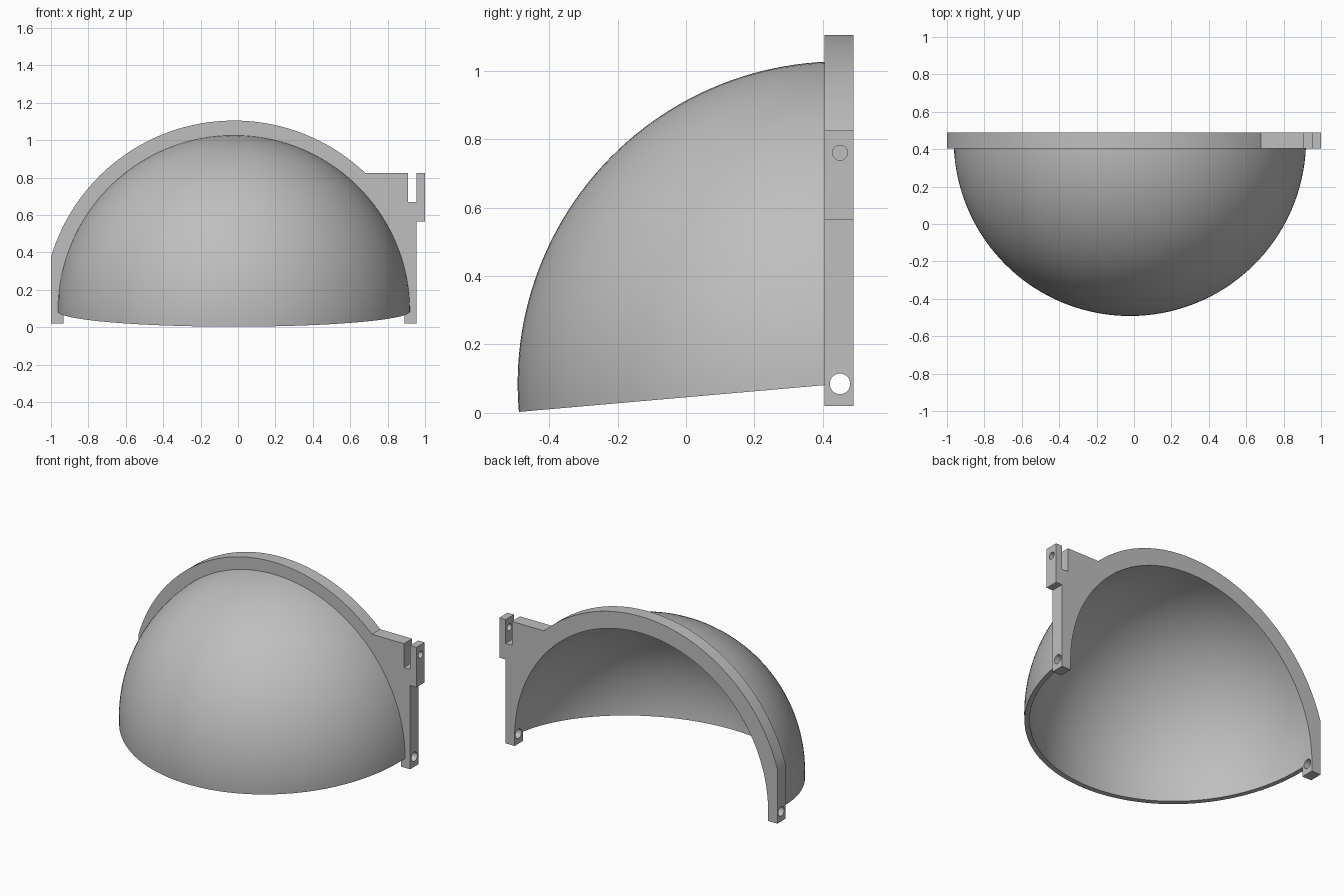
import bpy, bmesh
from math import sin, cos, pi, radians, asin, acos
from mathutils import Vector, Matrix

cube = bpy.data.objects.get("Cube")
if cube:
    bpy.data.objects.remove(cube, do_unlink=True)

CENTRE = Vector((-0.022, 0.45, 0.085))
R_OUT, R_IN, R_FLANGE = 0.942, 0.912, 1.02
Y_FRONT, Y_BACK, Z_FOOT = 0.405, 0.49, 0.02

grey = bpy.data.materials.new("plain grey")
grey.use_nodes = True
colour = (0.52, 0.52, 0.52, 1)
grey.diffuse_color = colour
grey.node_tree.nodes["Principled BSDF"].inputs["Base Color"].default_value = colour


def make_object(name, bm):
    bmesh.ops.recalc_face_normals(bm, faces=bm.faces)
    mesh = bpy.data.meshes.new(name)
    bm.to_mesh(mesh)
    bm.free()
    mesh.materials.append(grey)
    obj = bpy.data.objects.new(name, mesh)
    bpy.context.collection.objects.link(obj)
    return obj


def arc(radius, start, end, steps):
    """Points on a circle round the dome axis, in the x-z plane."""
    angles = [start + (end - start) * i / steps for i in range(steps + 1)]
    return [(CENTRE.x + radius * cos(a), CENTRE.z + radius * sin(a)) for a in angles]


def pin_hole(x, z, radius, length):
    """Hidden cylinder along x that drills a hole."""
    bm = bmesh.new()
    place = Matrix.Translation((x, CENTRE.y, z)) @ Matrix.Rotation(pi / 2, 4, "Y")
    bmesh.ops.create_cone(bm, cap_ends=True, segments=32, radius1=radius,
                          radius2=radius, depth=length, matrix=place)
    cutter = make_object("hole_cutter", bm)
    cutter.hide_render = True
    return cutter


def finish(obj, cutters):
    """Drill the holes, then smooth the curved faces."""
    bpy.ops.object.select_all(action="DESELECT")
    bpy.context.view_layer.objects.active = obj
    obj.select_set(True)
    for cutter in cutters:
        mod = obj.modifiers.new("hole", "BOOLEAN")
        mod.operation = "DIFFERENCE"
        mod.solver = "EXACT"
        mod.object = cutter
        bpy.ops.object.modifier_apply(modifier=mod.name)
    bpy.ops.object.shade_smooth_by_angle(angle=radians(25))


# Dome shell: a half ring swept round the x axis, from the lower lip to the top
bm = bmesh.new()
section = arc(R_OUT, 0, pi, 72) + arc(R_IN, pi, 0, 72)
verts = [bm.verts.new((x, CENTRE.y, z)) for x, z in section]
face = bm.faces.new(verts)
bmesh.ops.spin(bm, geom=[face] + verts + list(face.edges), cent=CENTRE,
               axis=(1, 0, 0), angle=radians(95), steps=48, use_duplicate=False)
bmesh.ops.remove_doubles(bm, verts=bm.verts, dist=0.0005)
dome = make_object("dome_shell", bm)

# Flange: arched plate with a flat left side, two feet and a slotted bracket
bracket_top, tab_bottom, slot_bottom = 0.825, 0.565, 0.67
leg_x, tab_x, slot_x = 0.955, 1.0, 0.91
start = asin((bracket_top - CENTRE.z) / R_FLANGE)
end = acos((-1 - CENTRE.x) / R_FLANGE)
outline = [(CENTRE.x + R_IN, Z_FOOT), (leg_x, Z_FOOT), (leg_x, tab_bottom),
           (tab_x, tab_bottom), (tab_x, bracket_top), (leg_x, bracket_top),
           (leg_x, slot_bottom), (slot_x, slot_bottom), (slot_x, bracket_top)]
outline += arc(R_FLANGE, start, end, 48)
outline += [(-1, Z_FOOT), (CENTRE.x - R_IN, Z_FOOT)]
outline += arc(R_IN, pi, 0, 72)

bm = bmesh.new()
plate = bm.faces.new([bm.verts.new((x, Y_FRONT, z)) for x, z in outline])
grown = bmesh.ops.extrude_face_region(bm, geom=[plate])["geom"]
bmesh.ops.translate(bm, vec=(0, Y_BACK - Y_FRONT, 0),
                    verts=[v for v in grown if isinstance(v, bmesh.types.BMVert)])
flange = make_object("mounting_flange", bm)

# Hinge holes through both feet, and a smaller one through the bracket tab
foot_hole = pin_hole(0, CENTRE.z, 0.03, 2.2)
tab_hole = pin_hole(0.98, 0.76, 0.022, 0.1)
finish(dome, [foot_hole])
finish(flange, [foot_hole, tab_hole])
for cutter in (foot_hole, tab_hole):
    bpy.data.objects.remove(cutter, do_unlink=True)
